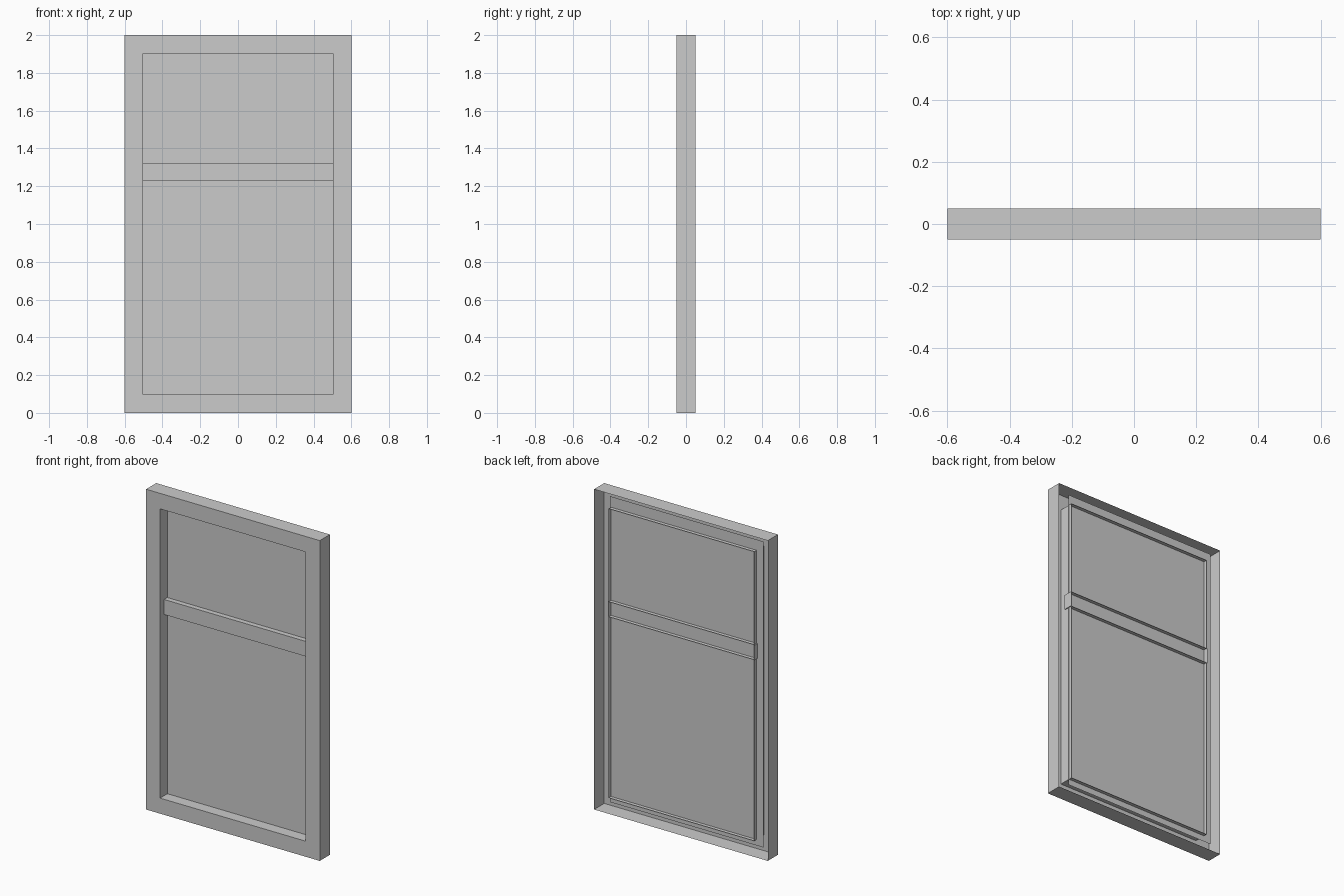
import bpy

if "Cube" in bpy.data.objects:
    bpy.data.objects.remove(bpy.data.objects["Cube"])

FRONT, BACK = -0.05, 0.05


def make(name, verts, faces):
    mesh = bpy.data.meshes.new(name)
    mesh.from_pydata(verts, [], faces)
    mesh.update()
    obj = bpy.data.objects.new(name, mesh)
    bpy.context.collection.objects.link(obj)
    return obj


def rect(x0, x1, z0, z1, y):
    return [(x0, y, z0), (x1, y, z0), (x1, y, z1), (x0, y, z1)]


def ring(a, b, flip=False):
    """Quads joining two four-point loops starting at indices a and b."""
    quads = [(a + i, a + (i + 1) % 4, b + (i + 1) % 4, b + i) for i in range(4)]
    return [q[::-1] for q in quads] if flip else quads


# Frame: outer walls, front face and opening walls, open at the back
verts = (rect(-0.6, 0.6, 0, 2, BACK) + rect(-0.6, 0.6, 0, 2, FRONT)
         + rect(-0.503, 0.503, 0.097, 1.903, FRONT)
         + rect(-0.503, 0.503, 0.097, 1.903, 0.045))
make("window_frame", verts, ring(0, 4, True) + ring(4, 8) + ring(8, 12))

# Crossbar: open-backed box running through the pane
verts = rect(-0.508, 0.508, 1.228, 1.322, -0.01) + rect(-0.508, 0.508, 1.228, 1.322, 0.045)
make("crossbar", verts, [(0, 1, 2, 3)] + ring(0, 4, True))

# Pane: single sheet, overlapping the opening
make("glass_pane", rect(-0.55, 0.508, 0.06, 1.97, 0.022), [(0, 1, 2, 3)])
